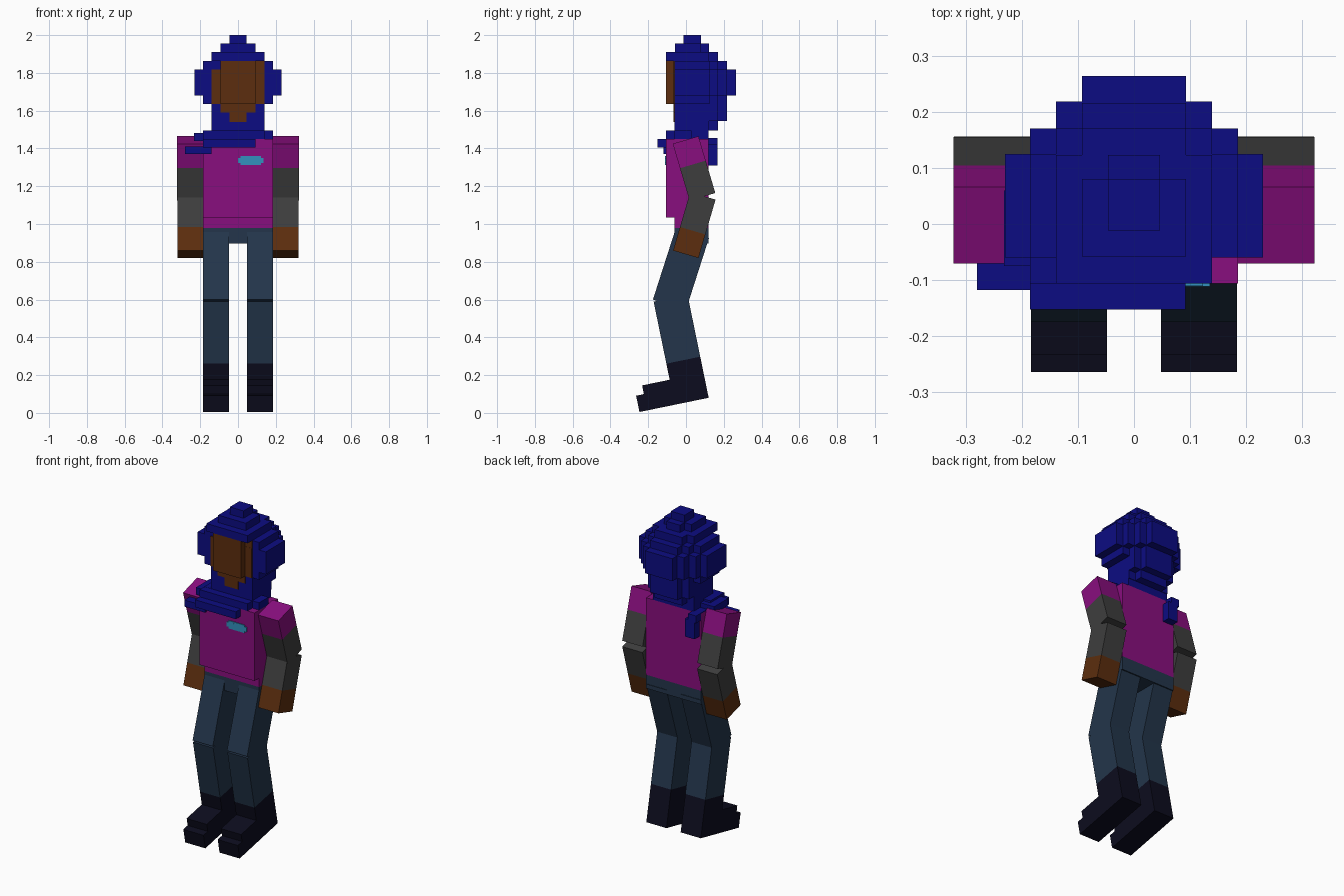
import bpy, bmesh, math
from mathutils import Vector


def material(name, rgb):
    m = bpy.data.materials.new(name)
    m.diffuse_color = (*rgb, 1)
    return m


BLUE = material("deep blue", (0.0037, 0.0037, 0.223))
SKIN = material("brown skin", (0.107, 0.027, 0.0044))
SHIRT = material("magenta", (0.25, 0.0044, 0.21))
GREY = material("dark grey", (0.048, 0.048, 0.048))
DENIM = material("slate blue", (0.017, 0.036, 0.07))
BOOT = material("navy black", (0.0037, 0.0037, 0.013))
BADGE = material("light blue", (0.032, 0.283, 0.515))


def build(name, mat, boxes, frame=((0, 0), 0)):
    """Boxes (x0, x1, a0, a1, b0, b1); a and b run along y and z tilted by the frame."""
    (oy, oz), deg = frame
    c, s = math.cos(math.radians(deg)), math.sin(math.radians(deg))
    bm = bmesh.new()
    for x0, x1, a0, a1, b0, b1 in boxes:
        for v in bmesh.ops.create_cube(bm, size=1)["verts"]:
            x = x1 if v.co.x > 0 else x0
            a = a1 if v.co.y > 0 else a0
            b = b1 if v.co.z > 0 else b0
            v.co = Vector((x, oy + a * c - b * s, oz + a * s + b * c))
    me = bpy.data.meshes.new(name)
    bm.to_mesh(me)
    bm.free()
    me.materials.append(mat)
    ob = bpy.data.objects.new(name, me)
    bpy.context.collection.objects.link(ob)
    return ob


# Hair: stacked layers, each a stepped plan of (half width, front, back)
wide = [(.23, -.06, .125), (.185, -.058, .17), (.139, -.056, .218), (.093, -.054, .264)]
mid = [(.185, -.06, .125), (.139, -.058, .17), (.093, -.056, .216)]
layers = [
    (1.955, 2.0, [(.046, -.012, .08)]),
    (1.91, 1.955, [(.093, -.058, .08), (.046, -.056, .123)]),
    (1.863, 1.91, [(.139, -.106, .123), (.093, -.104, .17)]),
    (1.817, 1.863, mid),
    (1.68, 1.817, wide),
    (1.635, 1.68, mid),
    (1.545, 1.635, [(.139, -.06, .17), (.093, -.058, .216)]),
    (1.495, 1.545, [(.139, -.06, .123), (.093, -.058, .17)]),
]
build("hair", BLUE, [(-w, w, y0, y1, z0, z1)
                     for z0, z1, plan in layers for w, y0, y1 in plan])

# Face: raised centre, recessed cheeks, stepped chin
build("face", SKIN, [
    (-.093, .093, -.106, -.03, 1.635, 1.863),
    (-.139, .139, -.066, -.03, 1.635, 1.817),
    (.093, .139, -.065, -.03, 1.817, 1.862),
    (-.093, .093, -.066, -.03, 1.59, 1.635),
    (-.046, .046, -.065, -.03, 1.54, 1.59)])

# Scarf: neck wrap, front fold, shoulder fold and hanging back tail
build("scarf", BLUE, [
    (-.185, .185, -.06, .03, 1.45, 1.495),
    (-.139, .139, .03, .12, 1.45, 1.495),
    (-.185, .139, -.106, -.06, 1.45, 1.494),
    (-.185, .092, -.152, -.06, 1.405, 1.45),
    (-.28, -.14, -.118, -.06, 1.37, 1.41),
    (-.232, -.14, -.075, .06, 1.44, 1.483),
    (-.185, -.13, .06, .167, 1.41, 1.455),
    (-.175, -.11, .115, .167, 1.31, 1.42)])

# Torso and hips
build("shirt", SHIRT, [
    (-.185, .185, -.106, .12, 1.035, 1.45),
    (-.185, .185, -.06, .12, .98, 1.035)])
build("hips", DENIM, [(-.185, .185, -.06, .12, .897, .98)])

# Chest badge with clipped corners
build("badge", BADGE, [
    (.0, .135, -.111, -.1, 1.322, 1.35),
    (.012, .123, -.1108, -.1, 1.312, 1.36)])

# Limbs, repeated for both sides
for side, word in ((-1, "left"), (1, "right")):
    def limb(name, mat, x0, x1, frame, *boxes):
        xs = sorted((side * x0, side * x1))
        build(f"{word}_{name}", mat, [(*xs, *b) for b in boxes], frame)

    # Upper arm hangs backward from the shoulder
    upper = ((.066, 1.465), 16.5)
    limb("sleeve", SHIRT, .185, .322, upper, (-.142, 0, -.135, 0))
    limb("upper_arm", GREY, .185, .322, upper, (-.142, 0, -.314, -.135))
    # Forearm swings forward
    lower = ((.066, .82), -16.3)
    limb("hand", SKIN, .185, .321, lower, (-.14, 0, 0, .13))
    limb("forearm", GREY, .185, .321, lower, (-.14, 0, .13, .322))
    # Thigh leans forward to the knee
    limb("thigh", DENIM, .048, .184, ((-.175, .60), -17.8), (0, .183, 0, .40))
    # Shin and boot lean back to the heel
    shin = ((.12, .08), 11.6)
    limb("shin", DENIM, .048, .184, shin, (-.183, 0, .222, .557))
    limb("boot", BOOT, .048, .184, shin,
         (-.183, 0, 0, .222), (-.374, -.1, 0, .088), (-.332, -.1, .05, .135))
